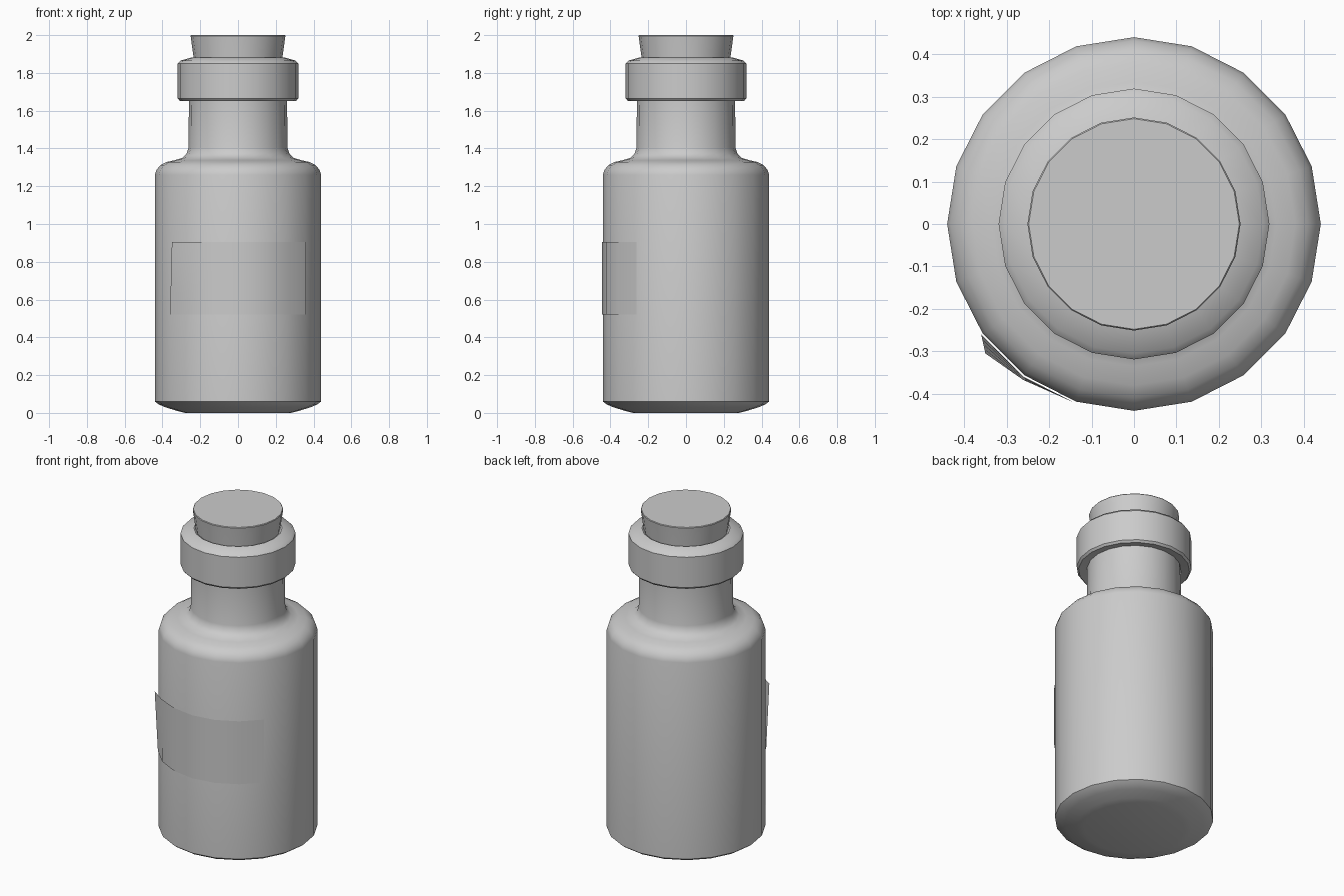
import bpy, bmesh, math

if "Cube" in bpy.data.objects:
    bpy.data.objects.remove(bpy.data.objects["Cube"])

SIDES = 20


def lathe(name, profile, angle=35):
    """Revolve (radius, z) points around z; radius 0 makes a pole."""
    bm = bmesh.new()
    rings = []
    for r, z in profile:
        if r == 0:
            rings.append([bm.verts.new((0, 0, z))] * SIDES)
        else:
            rings.append([bm.verts.new((r * math.cos(2 * math.pi * i / SIDES),
                                        r * math.sin(2 * math.pi * i / SIDES), z))
                          for i in range(SIDES)])
    for a, b in zip(rings, rings[1:]):
        for i in range(SIDES):
            j = (i + 1) % SIDES
            bm.faces.new(list(dict.fromkeys((a[i], a[j], b[j], b[i]))))
    return finish(name, bm, angle)


def finish(name, bm, angle):
    bmesh.ops.recalc_face_normals(bm, faces=bm.faces)
    mesh = bpy.data.meshes.new(name)
    bm.to_mesh(mesh)
    bm.free()
    obj = bpy.data.objects.new(name, mesh)
    bpy.context.collection.objects.link(obj)
    bpy.ops.object.select_all(action='DESELECT')
    obj.select_set(True)
    bpy.context.view_layer.objects.active = obj
    bpy.ops.object.shade_smooth_by_angle(angle=math.radians(angle))
    return obj


# Bottle: base, body, shoulder and neck, with a hollow mouth
lathe("bottle", [
    (0, 0.008), (0.28, 0.008), (0.32, 0.01), (0.385, 0.03), (0.42, 0.045), (0.44, 0.06),
    (0.44, 1.26), (0.432, 1.287), (0.41, 1.312), (0.38, 1.328), (0.335, 1.338),
    (0.295, 1.35), (0.272, 1.373), (0.262, 1.405), (0.26, 1.66),
    (0.308, 1.652), (0.319, 1.664), (0.319, 1.85), (0.305, 1.865),
    (0.245, 1.882), (0.225, 1.87), (0.215, 1.6), (0, 1.6)])

# Tapered stopper
lathe("cork", [(0, 1.61), (0.205, 1.61), (0.235, 1.88), (0.251, 1.996),
               (0.248, 2.0), (0, 2.0)])

# Paper label around the front, its left end peeling away
bm = bmesh.new()
rows = []
for k in range(5):
    t = k / 4
    z = 0.52 + 0.385 * t
    row = []
    for i in range(7):
        a = math.radians(216 + 18 * i)
        x, y = 0.444 * math.cos(a), 0.444 * math.sin(a)
        if i == 0:
            x, y = -0.36 + 0.01 * t, -0.26 - 0.045 * t
        elif i == 1:
            y -= 0.008 * t
        row.append(bm.verts.new((x, y, z)))
    rows.append(row)
for a, b in zip(rows, rows[1:]):
    for i in range(6):
        bm.faces.new((a[i], a[i + 1], b[i + 1], b[i]))
finish("label", bm, 40)

# Seat the whole model exactly on the ground
bpy.data.objects["bottle"].data.vertices[0].co.z = 0.0
for v in bpy.data.objects["bottle"].data.vertices[1:1 + SIDES]:
    v.co.z = 0.0
